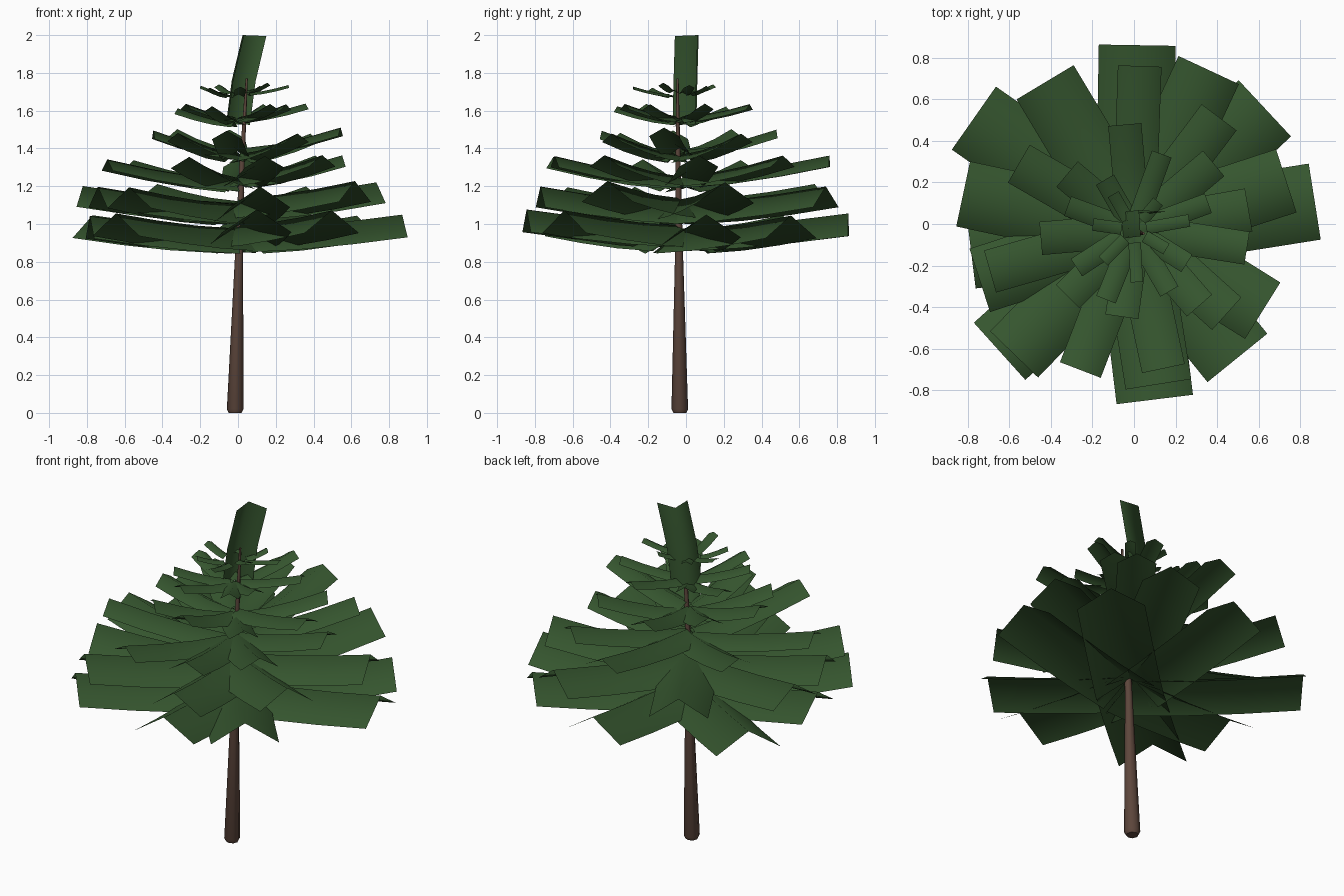
import bpy, bmesh, random
from math import radians, cos, sin, pi
from mathutils import Vector

if "Cube" in bpy.data.objects:
    bpy.data.objects.remove(bpy.data.objects["Cube"])

random.seed(4)


def material(name, rgb):
    m = bpy.data.materials.new(name)
    m.diffuse_color = (*rgb, 1)
    m.use_nodes = True
    m.node_tree.nodes["Principled BSDF"].inputs["Base Color"].default_value = m.diffuse_color
    return m


bark = material("bark", (0.11, 0.062, 0.045))
needles = material("needles", (0.036, 0.092, 0.028))


def finish(bm, name, mat):
    me = bpy.data.meshes.new(name)
    bm.to_mesh(me)
    bm.free()
    ob = bpy.data.objects.new(name, me)
    bpy.context.collection.objects.link(ob)
    me.materials.append(mat)
    for p in me.polygons:
        p.use_smooth = len(p.vertices) == 4
    return ob


def skin(bm, rows, closed=False):
    rows = [[bm.verts.new(p) for p in r] for r in rows]
    n = len(rows[0])
    for a, b in zip(rows, rows[1:]):
        for i in range(n if closed else n - 1):
            j = (i + 1) % n
            bm.faces.new((a[i], a[j], b[j], b[i]))
    return rows


# Trunk: tapered, slightly leaning, eight sides
PATH = [(-0.015, -0.033, 0, 0.034), (-0.015, -0.033, 0.02, 0.044),
        (0.006, -0.037, 0.85, 0.021), (0.02, -0.042, 1.3, 0.014),
        (0.046, -0.045, 1.77, 0.006)]
bm = bmesh.new()
rings = skin(bm, [[(x + r * cos(k * pi / 4), y + r * sin(k * pi / 4), z)
                   for k in range(8)] for x, y, z, r in PATH], True)
bm.faces.new(rings[0][::-1])
bm.faces.new(rings[-1])
finish(bm, "trunk", bark)


# Branch: folded card with a raised ridge, sweeping upward to the tip
def branch(bm, angle, start, length, width, z, rise, fold):
    d = Vector((cos(radians(angle)), sin(radians(angle)), 0))
    side = Vector((-d.y, d.x, 0)) * width / 2
    up = Vector((0, 0, fold))
    rows = []
    for t in (0, 0.33, 0.66, 1):
        c = Vector((0, -0.03, z + rise * t ** 1.5)) + d * (start + (length - start) * t)
        rows.append((c - side, c + up, c + side))
    skin(bm, rows)


# Tiers: edge height, rise, width, fold, start radius, (angle, length) pairs
TIERS = [
    (0.86, 0.08, 0.37, 0.12, 0.01, [(9, .88), (43, .86), (89, .89), (145, .94),
                                    (187, .79), (222, .87), (277, .82), (309, .79)]),
    (1.01, 0.09, 0.32, 0.11, 0.01, [(18, .77), (65, .85), (121, .83), (168, .84),
                                    (198, .78), (226, .83), (279, .75), (328, .73)]),
    (1.18, 0.11, 0.21, 0.06, 0.02, [(10, .56), (53, .68), (88, .79), (150, .64),
                                    (196, .72), (249, .72), (282, .68), (318, .60)]),
    (1.34, 0.11, 0.16, 0.045, 0.02, [(-9, .55), (40, .50), (95, .51), (140, .42),
                                     (185, .45), (225, .45), (262, .42), (311, .48)]),
    (1.52, 0.07, 0.10, 0.03, 0.02, [(20, .38), (70, .39), (120, .28), (160, .34),
                                    (213, .33), (248, .36), (300, .34), (328, .30)]),
    (1.68, 0.04, 0.06, 0.015, 0.06, [(10, .27), (50, .18), (120, .20), (172, .20),
                                     (225, .21), (273, .25), (330, .18)]),
]
for n, (z, rise, width, fold, start, arms) in enumerate(TIERS, 1):
    bm = bmesh.new()
    for angle, length in arms:
        branch(bm, angle, start, length, width, z + random.uniform(-.02, .02), rise, fold)
    finish(bm, f"branch_tier_{n}", needles)

# Leader: upright card behind the trunk tip, folded to a right angle
bm = bmesh.new()
skin(bm, [[(x - 0.055, y - 0.063, z - 0.005), (x - 0.063, y + 0.063, z),
           (x + 0.063, y + 0.055, z - 0.005)]
          for x, y, z in [(0.0, -0.008, 1.53), (0.03, -0.003, 1.76), (0.087, 0.004, 2.0)]])
finish(bm, "leader_tip", needles)
